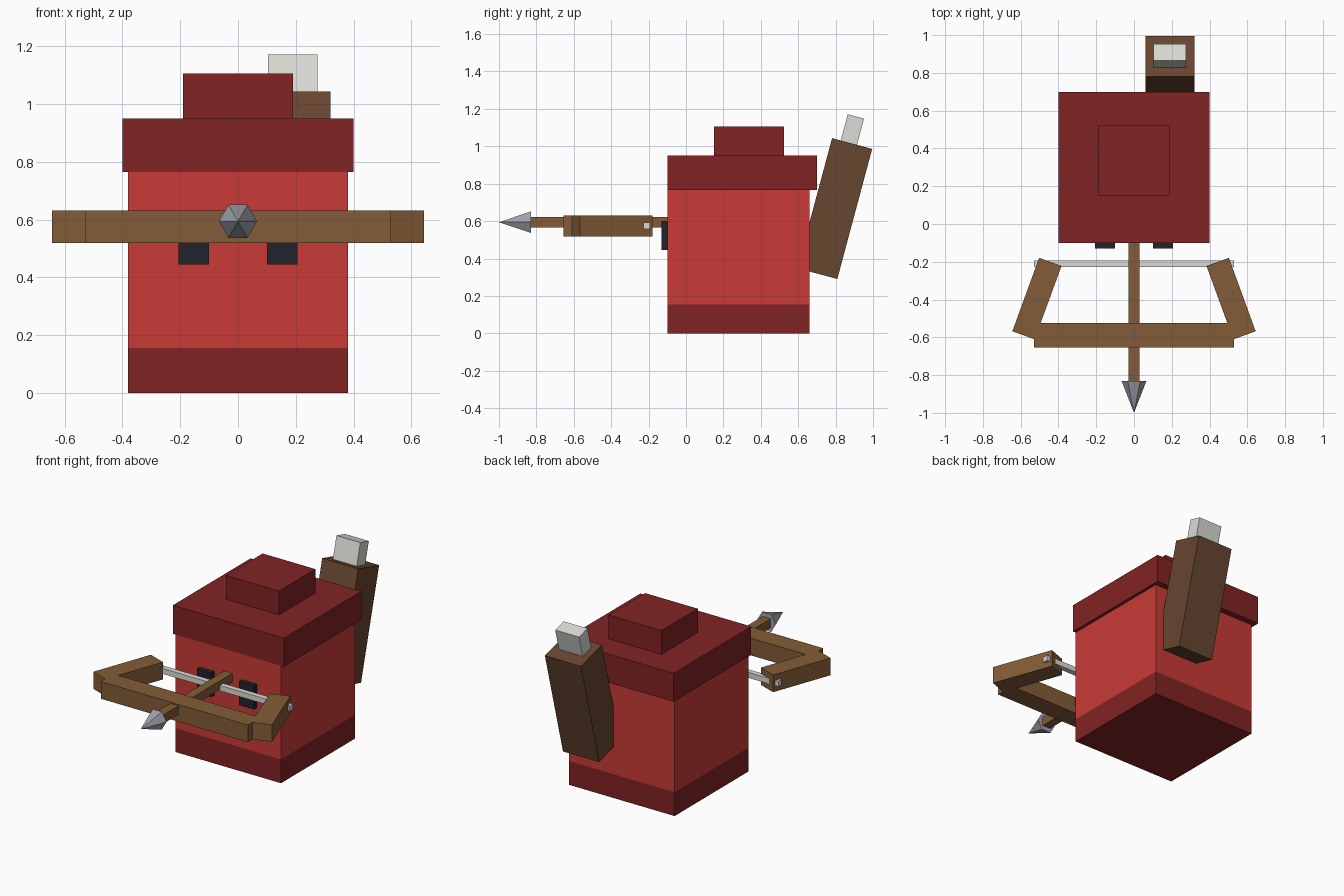
import bpy
from math import radians
from mathutils import Matrix, Vector

default = bpy.data.objects.get("Cube")
if default:
    bpy.data.objects.remove(default, do_unlink=True)


def linear(c):
    c /= 255
    return c / 12.92 if c <= 0.04045 else ((c + 0.055) / 1.055) ** 2.4


def material(name, r, g, b):
    mat = bpy.data.materials.new(name)
    colour = (linear(r), linear(g), linear(b), 1)
    mat.use_nodes = True
    mat.diffuse_color = colour
    mat.node_tree.nodes["Principled BSDF"].inputs["Base Color"].default_value = colour
    return mat


RED = material("bright red", 200, 59, 54)
DARK_RED = material("dark red", 130, 35, 35)
WOOD = material("light wood", 131, 92, 55)
LEATHER = material("brown leather", 104, 70, 48)
PALE = material("pale grey", 219, 219, 214)
STEEL = material("steel grey", 160, 163, 172)
BLACK = material("eye black", 34, 34, 44)


def box(name, mat, x, y, z, frame=None):
    """Box from (min, max) ranges, optionally placed by a frame matrix."""
    low, high = Vector((x[0], y[0], z[0])), Vector((x[1], y[1], z[1]))
    bpy.ops.mesh.primitive_cube_add(size=1)
    obj = bpy.context.object
    obj.name = name
    obj.data.transform(Matrix.Translation((low + high) / 2)
                       @ Matrix.Diagonal((*(high - low), 1)))
    if frame:
        obj.matrix_world = frame
    obj.data.materials.append(mat)
    return obj


# Body and hat
box("body_base", DARK_RED, (-0.38, 0.38), (-0.1, 0.66), (0, 0.155))
box("body", RED, (-0.38, 0.38), (-0.1, 0.66), (0.155, 0.765))
box("hat_brim", DARK_RED, (-0.4, 0.4), (-0.1, 0.7), (0.765, 0.95))
box("hat_top", DARK_RED, (-0.19, 0.19), (0.15, 0.525), (0.95, 1.105))

# Eyes and the angled bow limbs, one per side
for side, s in (("left", 1), ("right", -1)):
    box(side + "_eye", BLACK, sorted((s * 0.1, s * 0.206)), (-0.13, -0.1), (0.445, 0.6))
    limb = Matrix.Translation((s * 0.514, -0.395, 0.575)) @ Matrix.Rotation(radians(20 * s), 4, "Z")
    box(side + "_bow_limb", WOOD, (-0.063, 0.063), (-0.207, 0.207), (-0.056, 0.056), limb)

# Bow bar and string
box("bow_bar", WOOD, (-0.53, 0.53), (-0.655, -0.525), (0.519, 0.631))
box("bow_string", PALE, (-0.53, 0.53), (-0.228, -0.193), (0.557, 0.592))

# Loaded arrow
box("arrow_shaft", WOOD, (-0.029, 0.029), (-0.835, -0.1), (0.565, 0.622))
bpy.ops.mesh.primitive_cone_add(vertices=6, radius1=0.066, radius2=0, depth=0.17)
tip = bpy.context.object
tip.name = "arrow_tip"
tip.data.transform(Matrix.Rotation(radians(30), 4, "Z"))
tip.matrix_world = Matrix.Translation((0, -0.915, 0.594)) @ Matrix.Rotation(radians(90), 4, "X")
tip.data.materials.append(STEEL)

# Leaning quiver with a bundle sticking out
lean = Matrix.Translation((0.19, 0.795, 0.667)) @ Matrix.Rotation(radians(-15), 4, "X")
box("quiver", LEATHER, (-0.13, 0.13), (-0.111, 0.111), (-0.36, 0.36), lean)
box("quiver_bundle", PALE, (-0.086, 0.086), (-0.063, 0.027), (0.3, 0.505), lean)
